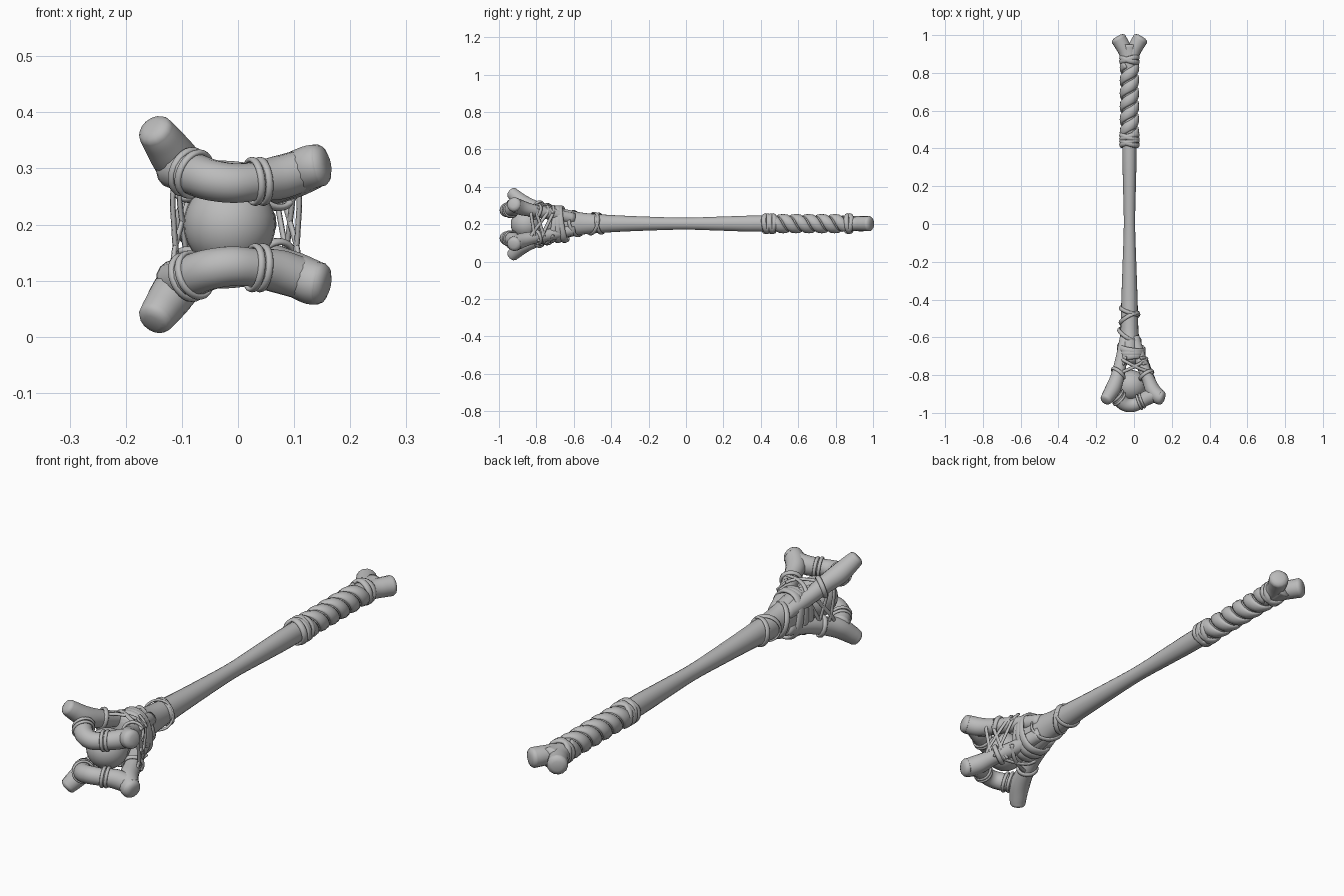
import bpy, bmesh, math
from mathutils import Vector, Quaternion

if "Cube" in bpy.data.objects:
    bpy.data.objects.remove(bpy.data.objects["Cube"])

grey = bpy.data.materials.new("bone grey")
grey.use_nodes = True
grey.diffuse_color = (0.5, 0.5, 0.5, 1)
grey.node_tree.nodes["Principled BSDF"].inputs["Base Color"].default_value = (0.5, 0.5, 0.5, 1)
AXIS_X, AXIS_Z = -0.024, 0.2


def finish(name, bm):
    bmesh.ops.recalc_face_normals(bm, faces=bm.faces)
    mesh = bpy.data.meshes.new(name)
    bm.to_mesh(mesh)
    bm.free()
    ob = bpy.data.objects.new(name, mesh)
    bpy.context.collection.objects.link(ob)
    mesh.materials.append(grey)
    for f in mesh.polygons:
        f.use_smooth = True
    return ob


def loft(name, path, outs, radii, closed=False, sides=12):
    """Sweep an ellipse; radii are (outward, sideways) at each path point."""
    bm = bmesh.new()
    n = len(path)
    rings = []
    for i, p in enumerate(path):
        a = path[i - 1] if closed or i else p
        b = path[(i + 1) % n] if closed or i < n - 1 else p
        t = (b - a).normalized()
        out = (outs[i] - t * outs[i].dot(t)).normalized()
        side = t.cross(out)
        ring = []
        for k in range(sides):
            g = math.tau * k / sides
            ring.append(bm.verts.new(p + out * radii[i][0] * math.cos(g) + side * radii[i][1] * math.sin(g)))
        rings.append(ring)
    for i in range(n if closed else n - 1):
        r, s = rings[i], rings[(i + 1) % n]
        for k in range(sides):
            m = (k + 1) % sides
            bm.faces.new((r[k], r[m], s[m], s[k]))
    if not closed:
        bm.faces.new(rings[0])
        bm.faces.new(rings[-1])
    return finish(name, bm)


def smooth_points(pts, steps=6):
    """Catmull-Rom through tuples of any length."""
    pts = [Vector(p) for p in pts]
    ext = [pts[0] * 2 - pts[1]] + pts + [pts[-1] * 2 - pts[-2]]
    res = []
    for i in range(len(pts) - 1):
        a, b, c, d = ext[i:i + 4]
        for s in range(steps):
            t = s / steps
            res.append((b * 2 + (c - a) * t + (a * 2 - b * 5 + c * 4 - d) * t * t
                        + (b * 3 - a - c * 3 + d) * t ** 3) / 2)
    return res + [pts[-1]]


def bone(name, pts):
    """Round bone through (x, y, z, radius) with softly domed ends."""
    s = smooth_points(pts)
    path, rad = [v.xyz for v in s], [v[3] for v in s]
    tip = (path[-1] - path[-2]).normalized()
    for f, shrink in ((0.22, 0.85), (0.36, 0.5)):
        path.append(s[-1].xyz + tip * s[-1][3] * f)
        rad.append(s[-1][3] * shrink)
    return loft(name, path, [Vector((0, 0.2, 1))] * len(path), [(r, r) for r in rad], sides=14)


def strap(name, pts, thick, width, middle):
    path = [v.xyz for v in smooth_points(pts)]
    return loft(name, path, [p - Vector(middle) for p in path], [(thick, width)] * len(path), sides=8)


def ring(name, centre, axis, rx, rz, thick, width, square=1.0):
    """Closed band around a part, facing along the axis."""
    q = Vector((0, 1, 0)).rotation_difference(Vector(axis))
    path, outs = [], []
    for i in range(36):
        a = math.tau * i / 36
        c, s = math.cos(a), math.sin(a)
        d = Vector((math.copysign(abs(c) ** square * rx, c), 0, math.copysign(abs(s) ** square * rz, s)))
        path.append(Vector(centre) + q @ d)
        outs.append(q @ d)
    return loft(name, path, outs, [(thick, width)] * 36, True, 8)


# Shaft: y, half width, half height
profile = smooth_points([(0.95, 0.045, 0.042), (0.85, 0.038, 0.04), (0.4, 0.038, 0.043), (0.2, 0.034, 0.038),
                         (0, 0.03, 0.032), (-0.2, 0.036, 0.037), (-0.4, 0.043, 0.046), (-0.55, 0.047, 0.058),
                         (-0.65, 0.055, 0.078), (-0.72, 0.06, 0.083), (-0.74, 0.04, 0.06)])
loft("shaft", [Vector((AXIS_X, p[0], AXIS_Z + 0.003)) for p in profile],
     [Vector((0, 0, 1))] * len(profile), [(p[2], p[1]) for p in profile], sides=20)

# Forked knuckle at the grip end
for side, label in ((-1, "right"), (1, "left")):
    bone("end_knuckle_" + label,
         [(AXIS_X + side * x, y, AXIS_Z + 0.003, r)
          for x, y, r in ((0.005, 0.85, 0.036), (0.02, 0.91, 0.038), (0.04, 0.95, 0.04), (0.058, 0.98, 0.041))])

# Grip: two spiral wraps with crossed bindings at both ends
for strand in range(2):
    path, outs = [], []
    for i in range(80):
        t = i / 79
        a = t * math.tau * 2.9 + strand * math.pi
        out = Vector((math.sin(a), 0, math.cos(a)))
        outs.append(out)
        path.append(Vector((AXIS_X, 0.45 + t * 0.4, AXIS_Z + 0.003)) + out * 0.039)
    loft("grip_wrap_%d" % (strand + 1), path, outs, [(0.013, 0.027)] * 80, sides=8)
for y in (0.43, 0.46, 0.87):
    for tilt in (-0.3, 0.3):
        ring("grip_binding", (AXIS_X, y, AXIS_Z + 0.003), (tilt, 1, tilt * 0.4), 0.048, 0.048, 0.008, 0.014)

# Head: prongs and arched jaw bars, mirrored up and down
for up, label in ((1, "upper"), (-1, "lower")):
    def flip(pts):
        return [(p[0], p[1], AXIS_Z + up * p[2]) + tuple(p[3:]) for p in pts]

    bone(label + "_right_prong", flip([(-0.045, -0.6, 0.03, 0.03), (-0.068, -0.72, 0.06, 0.032),
                                       (-0.088, -0.81, 0.09, 0.037), (-0.11, -0.87, 0.115, 0.041),
                                       (-0.135, -0.912, 0.15, 0.036), (-0.148, -0.93, 0.168, 0.032)]))
    bone(label + "_left_prong", flip([(0.0, -0.6, 0.03, 0.03), (0.035, -0.72, 0.055, 0.032),
                                      (0.075, -0.82, 0.073, 0.034), (0.1, -0.88, 0.088, 0.04),
                                      (0.13, -0.913, 0.102, 0.04), (0.147, -0.92, 0.106, 0.038)]))
    bone(label + "_jaw_bar", flip([(-0.115, -0.87, 0.1, 0.036), (-0.085, -0.92, 0.092, 0.038),
                                   (-0.05, -0.953, 0.08, 0.037), (-0.01, -0.96, 0.074, 0.036),
                                   (0.03, -0.945, 0.077, 0.035), (0.07, -0.92, 0.083, 0.039),
                                   (0.11, -0.905, 0.095, 0.038)]))
    # Lashings on the jaw bar and prong roots
    for x in (0.028, 0.042):
        ring(label + "_left_lashing", flip([(x, -0.943 + (x - 0.028) * 0.6, 0.077)])[0],
             (1, 0.4, 0.1 * up), 0.039, 0.039, 0.005, 0.007)
    for x, y, z in ((-0.078, -0.926, 0.09), (-0.09, -0.908, 0.094)):
        ring(label + "_right_lashing", flip([(x, y, z)])[0], (1, -0.9, -0.45 * up), 0.041, 0.041, 0.005, 0.007)
    for x, y, z in ((-0.083, -0.79, 0.083), (0.066, -0.8, 0.068)):
        ring(label + "_prong_lashing", flip([(x, y, z)])[0], (x, -0.1, 0.04 * up), 0.04, 0.04, 0.006, 0.01)

    # Crossed cords over the gap between the prongs
    strap(label + "_cord_a", flip([(-0.1, -0.8, 0.1), (-0.03, -0.77, 0.108), (0.03, -0.74, 0.098), (0.07, -0.71, 0.06)]),
          0.006, 0.009, (0, -0.75, AXIS_Z))
    strap(label + "_cord_b", flip([(0.1, -0.79, 0.085), (0.03, -0.765, 0.102), (-0.04, -0.73, 0.104), (-0.09, -0.7, 0.06)]),
          0.006, 0.009, (0, -0.75, AXIS_Z))

# Round stone held in the jaws
bm = bmesh.new()
bmesh.ops.create_uvsphere(bm, u_segments=28, v_segments=16, radius=1)
for v in bm.verts:
    v.co = Vector((-0.015 + v.co.x * 0.082, -0.855 + v.co.y * 0.082, AXIS_Z + v.co.z * 0.08))
finish("held_stone", bm)

# Bands around the base of the head
for y, tilt in ((-0.685, 0.0), (-0.66, 0.16), (-0.71, -0.14)):
    ring("head_band", (-0.015, y, AXIS_Z), (tilt, 1, tilt), 0.068, 0.092, 0.009, 0.02, 0.85)

# Slanting cords netting the sides
for side, inner, label in ((-1, -0.112, "right"), (1, 0.105, "left")):
    for k, (y0, y1) in enumerate(((-0.8, -0.76), (-0.74, -0.83), (-0.83, -0.81), (-0.71, -0.77))):
        x0, x1 = (inner + side * (-0.006 - (y + 0.83) * 0.38) for y in (y0, y1))
        strap("%s_net_cord_%d" % (label, k + 1),
              [(x0 - side * 0.02, y0, 0.3), (x0 + side * 0.008, y0, 0.265), ((x0 + x1) / 2 + side * 0.012, (y0 + y1) / 2, 0.2),
               (x1 + side * 0.008, y1, 0.135), (x1 - side * 0.02, y1, 0.1)],
              0.005, 0.009, (0, (y0 + y1) / 2, 0.2))

# Thin crossing straps on the neck
for y, tilt in ((-0.46, 0.35), (-0.5, -0.55), (-0.59, 0.6)):
    size = 0.049 - (y + 0.46) * 0.1
    ring("neck_strap", (AXIS_X, y, AXIS_Z + 0.003), (tilt, 1, tilt * 0.5), size * 1.08, size * 1.12, 0.005, 0.011)
